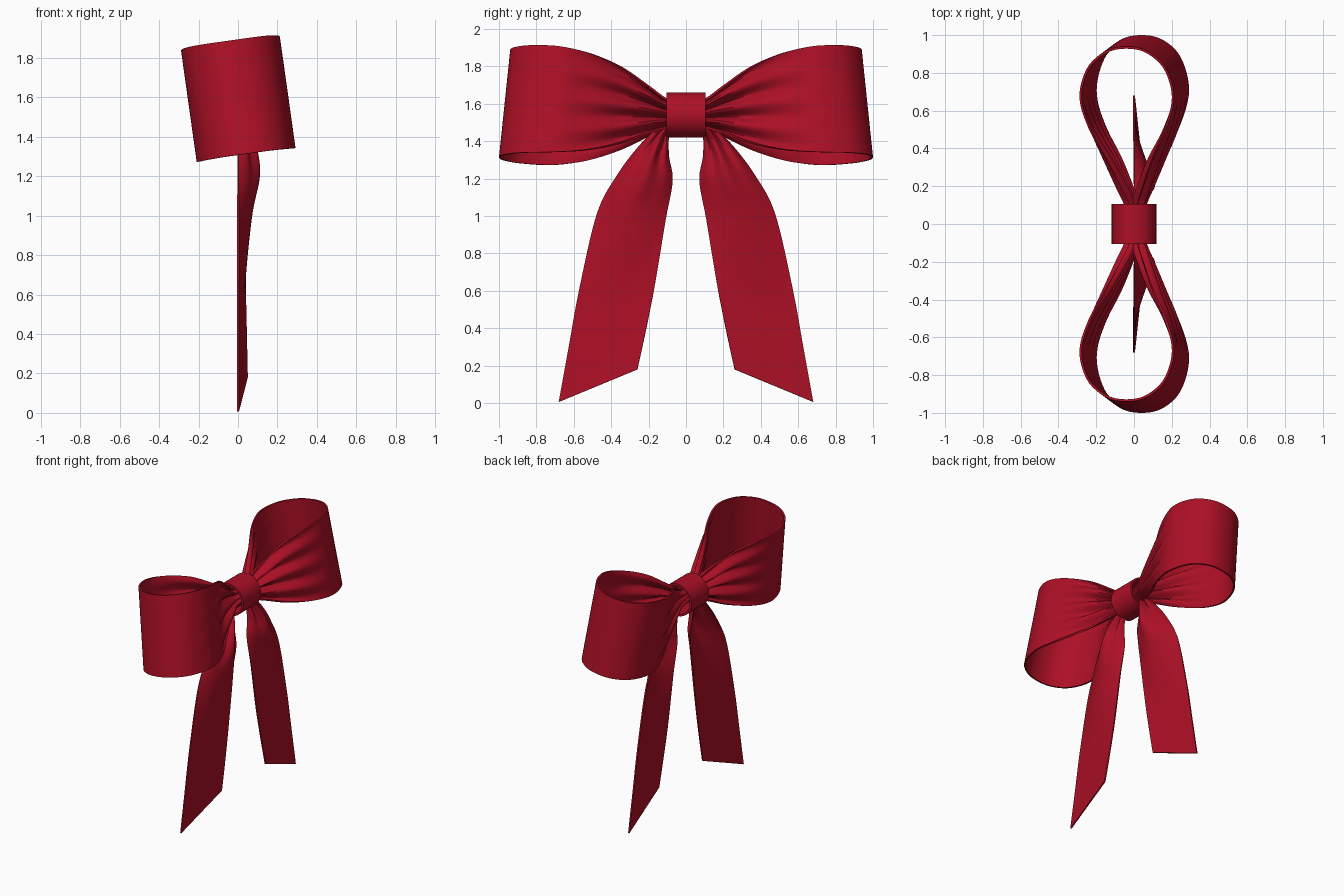
import bpy, math

if "Cube" in bpy.data.objects:
    bpy.data.objects.remove(bpy.data.objects["Cube"])

red = bpy.data.materials.new("ribbon red")
red.diffuse_color = (0.42, 0.005, 0.019, 1)
red.use_nodes = True
red.node_tree.nodes["Principled BSDF"].inputs["Base Color"].default_value = red.diffuse_color


def spline(rows, n):
    """Catmull-Rom sampling of rows of numbers, n steps per span."""
    out = []
    for i in range(len(rows) - 1):
        p0, p1 = rows[max(i - 1, 0)], rows[i]
        p2, p3 = rows[i + 1], rows[min(i + 2, len(rows) - 1)]
        for k in range(n + (i == len(rows) - 2)):
            t = k / n
            out.append([0.5 * (2 * b + (c - a) * t + (2 * a - 5 * b + 4 * c - d) * t * t
                               + (3 * b - a - 3 * c + d) * t ** 3)
                        for a, b, c, d in zip(p0, p1, p2, p3)])
    return out


def sheet(name, grid, thickness, closed=False):
    """Smooth cloth strip from a grid of points, thickened."""
    m, n = len(grid), len(grid[0])
    verts = [p for row in grid for p in row]
    faces = [(i * n + j, i * n + j + 1, (i + 1) % m * n + j + 1, (i + 1) % m * n + j)
             for i in range(m if closed else m - 1) for j in range(n - 1)]
    me = bpy.data.meshes.new(name)
    me.from_pydata(verts, [], faces)
    me.materials.append(red)
    ob = bpy.data.objects.new(name, me)
    bpy.context.collection.objects.link(ob)
    mod = ob.modifiers.new("thickness", 'SOLIDIFY')
    mod.thickness, mod.offset = thickness, 0
    bpy.context.view_layer.objects.active = ob
    ob.select_set(True)
    bpy.ops.object.modifier_apply(modifier=mod.name)
    bpy.ops.object.shade_smooth_by_angle(angle=math.radians(45))
    ob.select_set(False)
    return ob


# Half loop: x, y, centre z, half width, pleat depth (signed like x)
half = [(0.015, 0.0, 1.54, 0.07, 0.02), (0.022, 0.1, 1.545, 0.075, 0.028),
        (0.06, 0.2, 1.56, 0.125, 0.03), (0.125, 0.35, 1.575, 0.205, 0.024),
        (0.205, 0.52, 1.583, 0.26, 0.01), (0.247, 0.69, 1.59, 0.285, 0),
        (0.205, 0.85, 1.597, 0.29, 0), (0.11, 0.94, 1.6, 0.29, 0),
        (0, 0.964, 1.6, 0.29, 0)]
path = spline(half + [(-x, y, z, h, -a) for x, y, z, h, a in half[-2::-1]], 6)
tilt = math.radians(8)
N = 40


def loop(name, side):
    grid = []
    for x, y, zc, h, a in path:
        row = []
        for j in range(N + 1):
            v = 2 * j / N - 1
            px = x + a * math.cos(3.5 * math.pi * v)
            pz = zc + h * v - 1.6
            py = y - 0.03 * v * min(1, max(0, y) / 0.9) ** 2
            row.append((px * math.cos(tilt) - pz * math.sin(tilt), side * py,
                        1.6 + pz * math.cos(tilt) + px * math.sin(tilt)))
        grid.append(row)
    sheet(name, grid, 0.012)


# Tail: outer y, z, inner y, z, inner x, bulge, pleat depth
tail_rows = spline([(0.04, 1.56, 0.02, 1.50, 0.0, 0.0, 0.015),
                    (0.12, 1.50, 0.09, 1.44, 0.0, 0.02, 0.02),
                    (0.25, 1.37, 0.095, 1.32, 0.01, 0.07, 0.015),
                    (0.37, 1.21, 0.075, 1.19, 0.02, 0.09, 0.006),
                    (0.475, 1.01, 0.11, 0.98, 0.03, 0.05, 0),
                    (0.57, 0.61, 0.165, 0.64, 0.035, 0.008, 0),
                    (0.625, 0.31, 0.21, 0.41, 0.04, 0, 0),
                    (0.68, 0.006, 0.26, 0.18, 0.045, 0, 0)], 8)


def tail(name, side):
    grid = []
    for oy, oz, iy, iz, ix, b, a in tail_rows:
        row = []
        for j in range(N + 1):
            v = j / N
            px = ix * v + b * math.sin(math.pi * v) + a * math.sin(5 * math.pi * v)
            row.append((px, side * (oy + (iy - oy) * v), oz + (iz - oz) * v))
        grid.append(row)
    sheet(name, grid, 0.01)


for side, label in ((1, "right"), (-1, "left")):
    loop(label + "_loop", side)
    tail(label + "_tail", side)

# Knot band wrapped round the middle, axis along y
ring = []
for i in range(64):
    t = 2 * math.pi * i / 64
    ring.append([(0.111 * math.cos(t), y, 1.54 + 0.113 * math.sin(t))
                 for y in (-0.105, -0.05, 0, 0.05, 0.105)])
sheet("knot_band", ring, 0.014, closed=True)
